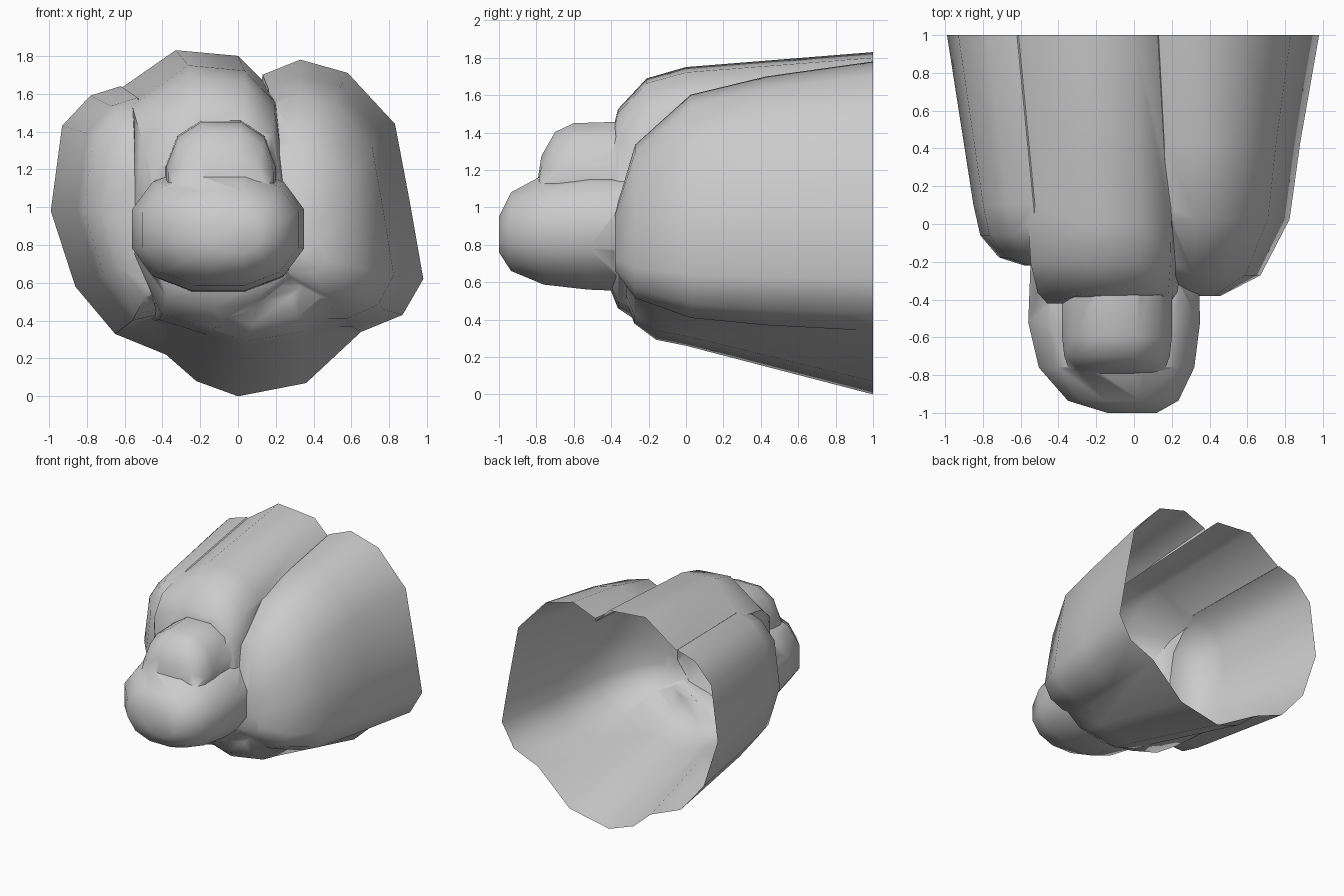
import bpy, bmesh, math

if "Cube" in bpy.data.objects:
    bpy.data.objects.remove(bpy.data.objects["Cube"])

STEPS = 3    # rings in every rounded front


def oval(power, sides=12):
    """Boxy-oval outline with flat top, bottom and sides."""
    angles = [2 * math.pi * (i + .5) / sides for i in range(sides)]
    curve = lambda v: math.copysign(abs(v) ** (2 / power), v)
    return [(curve(math.cos(a)), curve(math.sin(a))) for a in angles]


def lobe(name, outline, back, y_round, middle, y_tip, tip):
    """Closed lobe: the outline fitted to boxes (x0, x1, z0, z1). It tapers from
    back to middle, then rounds to tip."""
    rings = [(1.15, back), (1, back)]
    for k in range(STEPS + 1):
        a = math.pi / 2 * k / STEPS
        box = [t + (m - t) * math.cos(a) for m, t in zip(middle, tip)]
        rings.append((y_round + (y_tip - y_round) * math.sin(a), box))

    xs, zs = zip(*outline)
    unit = [((x - min(xs)) / (max(xs) - min(xs)), (z - min(zs)) / (max(zs) - min(zs)))
            for x, z in outline]
    bm = bmesh.new()
    loops = [[bm.verts.new((x0 + (x1 - x0) * u, y, z0 + (z1 - z0) * v)) for u, v in unit]
             for y, (x0, x1, z0, z1) in rings]
    n = len(unit)
    for a, b in zip(loops, loops[1:]):
        for i in range(n):
            j = (i + 1) % n
            bm.faces.new((a[i], a[j], b[j], b[i]))
    bm.faces.new(loops[0])
    bm.faces.new(loops[-1])
    bmesh.ops.recalc_face_normals(bm, faces=bm.faces)
    mesh = bpy.data.meshes.new(name)
    bm.to_mesh(mesh)
    bm.free()
    ob = bpy.data.objects.new(name, mesh)
    bpy.context.collection.objects.link(ob)
    return ob


# Central column, the body of the boulder
column_outline = [(-.66, 1.6), (-.33, 1.83), (0, 1.8), (.18, 1.62), (.24, 1.25), (.36, 1.03),
                  (.36, .8), (.29, .55), (.05, .35), (-.2, .3), (-.5, .39), (-.66, .75)]
rock = lobe("boulder_shell", column_outline, (-.66, .36, .3, 1.83),
            0, (-.56, .36, .32, 1.75), -.42, (-.46, .3, .6, 1.3))

# Belly sloping down to the back
belly_outline = [(.65, .34), (.36, .07), (0, 0), (-.22, .08), (-.38, .22), (-.65, .33),
                 (-.6, 1), (.6, 1)]
belly = lobe("belly", belly_outline, (-.65, .65, 0, 1),
             0, (-.52, .6, .26, 1), -.32, (-.2, .42, .5, .95))

# Right shoulder
right_outline = [(.13, 1.7), (.33, 1.78), (.58, 1.71), (.83, 1.44), (.91, 1.02), (.98, .62),
                 (.87, .43), (.65, .34), (.1, .34), (0, .9)]
right = lobe("right_shoulder", right_outline, (0, .98, .34, 1.78),
             .43, (.05, .88, .37, 1.7), -.38, (.23, .46, .66, .97))

# Left shoulder
left_outline = [(-.99, .98), (-.93, 1.43), (-.78, 1.59), (-.62, 1.64), (-.35, 1.45),
                (-.35, .4), (-.65, .33), (-.86, .58)]
left = lobe("left_shoulder", left_outline, (-.99, -.35, .33, 1.64),
            .1, (-.85, -.3, .4, 1.58), -.22, (-.58, -.3, .65, 1.2))

# Step and rounded lump at the front
step = lobe("front_step", oval(2.6), (-.4, .22, .7, 1.5),
            -.6, (-.38, .2, .7, 1.45), -.8, (-.3, .12, .8, 1.1))
lump = lobe("front_lump", oval(2.3), (-.5, .3, .5, 1.25),
            -.52, (-.56, .35, .56, 1.21), -1, (-.14, .12, .76, .95))

# Fuse the lobes into one skin
bpy.context.view_layer.objects.active = rock
rock.select_set(True)
for part in (belly, right, left, step, lump):
    mod = rock.modifiers.new("fuse", 'BOOLEAN')
    mod.operation, mod.solver, mod.object = 'UNION', 'EXACT', part
    bpy.ops.object.modifier_apply(modifier=mod.name)
    bpy.data.objects.remove(part)

# Cut the back open so that the boulder is a hollow shell
bm = bmesh.new()
bm.from_mesh(rock.data)
bmesh.ops.bisect_plane(bm, geom=bm.verts[:] + bm.edges[:] + bm.faces[:], dist=1e-4,
                       plane_co=(0, 1, 0), plane_no=(0, 1, 0), clear_outer=True)
bm.to_mesh(rock.data)
bm.free()
bpy.ops.object.shade_smooth_by_angle(angle=math.radians(50))
